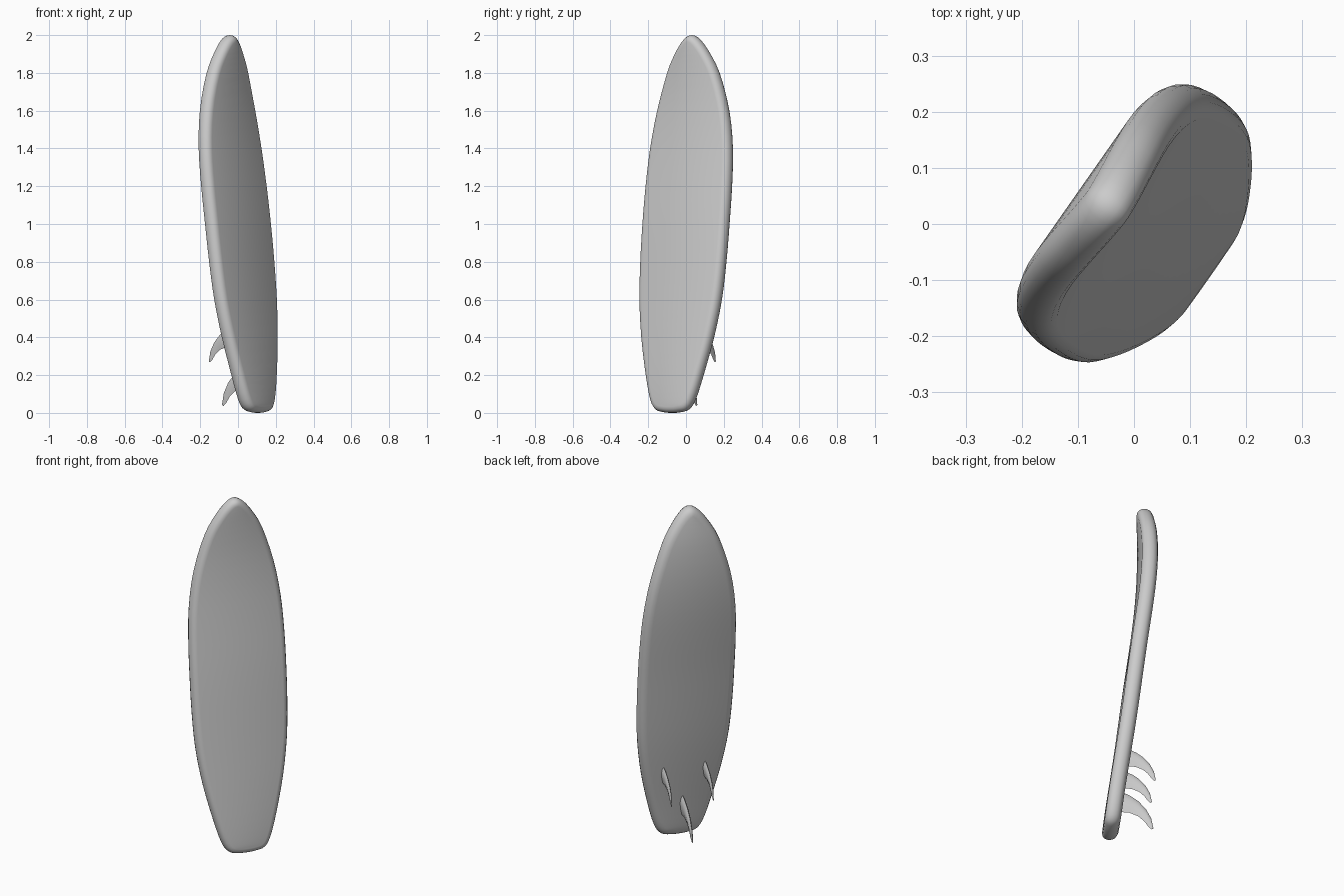
import bpy, bmesh, math
from mathutils import Vector, Matrix

cube = bpy.data.objects.get("Cube")
if cube:
    bpy.data.objects.remove(cube, do_unlink=True)

grey = bpy.data.materials.new("light_grey")
grey.use_nodes = True
COLOUR = (0.6, 0.6, 0.6, 1)
grey.diffuse_color = COLOUR
grey.node_tree.nodes["Principled BSDF"].inputs["Base Color"].default_value = COLOUR

# Local axes: x across the board, y towards the underside, z up
TURN = Matrix.Rotation(math.radians(55), 4, "Z")


def spline(pts, steps):
    """Catmull-Rom curve through 2D points, mirrored in x past both ends."""
    pts = [Vector(p) for p in pts]
    flip = lambda p: Vector((-p.x, p.y))
    ext = [flip(pts[1])] + pts + [flip(pts[-2])]
    out = []
    for a, b, c, d in zip(ext, ext[1:], ext[2:], ext[3:]):
        for k in range(steps):
            t = k / steps
            out.append(0.5 * (2 * b + (c - a) * t + (2 * a - 5 * b + 4 * c - d) * t * t
                              + (3 * b - a - 3 * c + d) * t ** 3))
    return out + [pts[-1]]


def rocker(z):
    """Depth of the board's middle at height z: leaning back, nose kicked forward."""
    keys = [(0, -.126), (.2, -.102), (.6, -.047), (1, .002), (1.4, .053),
            (1.62, .07), (1.8, .07), (2, .055)]
    z = min(max(z, 0), 2)
    i = max(k for k in range(len(keys) - 1) if keys[k][0] <= z)
    slope = lambda k: ((keys[min(k + 1, 7)][1] - keys[max(k - 1, 0)][1])
                       / (keys[min(k + 1, 7)][0] - keys[max(k - 1, 0)][0]))
    (z0, y0), (z1, y1) = keys[i], keys[i + 1]
    h, t = z1 - z0, (z - z0) / (z1 - z0)
    return (y0 * (1 + 2 * t) * (1 - t) ** 2 + slope(i) * h * t * (1 - t) ** 2
            + y1 * t * t * (3 - 2 * t) + slope(i + 1) * h * t * t * (t - 1))


def finish(bm, name, angle):
    bmesh.ops.remove_doubles(bm, verts=bm.verts, dist=0.0002)
    bmesh.ops.recalc_face_normals(bm, faces=bm.faces)
    bm.transform(TURN)
    mesh = bpy.data.meshes.new(name)
    bm.to_mesh(mesh)
    bm.free()
    obj = bpy.data.objects.new(name, mesh)
    bpy.context.collection.objects.link(obj)
    mesh.materials.append(grey)
    bpy.ops.object.select_all(action="DESELECT")
    obj.select_set(True)
    bpy.context.view_layer.objects.active = obj
    bpy.ops.object.shade_smooth_by_angle(angle=math.radians(angle))
    return obj


# Board: half outline from nose to tail, rail rings stepped inwards, then deck and bottom
half = spline([(0, 2), (.045, 1.978), (.1, 1.91), (.16, 1.8), (.223, 1.6), (.257, 1.4),
               (.269, 1.2), (.271, 1), (.268, .8), (.256, .6), (.225, .4), (.177, .2),
               (.137, .07), (.1, .017), (.05, .003), (0, 0)], 3)
rail = [(.034, -.043), (.02, -.039), (.009, -.03), (.002, -.016), (0, 0),
        (.003, .016), (.011, .029), (.024, .038), (.042, .043)]
last = len(half) - 1
bm = bmesh.new()
rings = []
for inset, depth in rail:
    right, left = [], []
    for i, p in enumerate(half):
        if i in (0, last):
            normal = Vector((0, -1 if i == 0 else 1))
        else:
            tan = half[i + 1] - half[i - 1]
            normal = Vector((tan.y, -tan.x)).normalized()
        q = p + normal * inset
        x = max(q.x, 0)
        y = rocker(q.y) + depth
        right.append(bm.verts.new((x, y, q.y)))
        left.append(bm.verts.new((-x, y, q.y)))
    rings.append((right, left))
for a, b in zip(rings, rings[1:]):
    for side in (0, 1):
        for i in range(last):
            bm.faces.new((a[side][i], a[side][i + 1], b[side][i + 1], b[side][i]))
for right, left in (rings[0], rings[-1]):
    for i in range(last):
        bm.faces.new((right[i], right[i + 1], left[i + 1], left[i]))
finish(bm, "board", 50)

# Fins: swept foil sections given as front and rear edge (outwards, height)
SECTIONS = [((-.02, .01), (-.02, -.1), .011), ((.035, -.015), (.03, -.102), .01),
            ((.07, -.04), (.07, -.118), .009), ((.105, -.08), (.097, -.142), .008),
            ((.128, -.125), (.115, -.168), .006), ((.138, -.176), (.13, -.183), .002)]


def fin(name, x, y, z, size):
    bm = bmesh.new()
    loops = []
    for front, rear, thick in SECTIONS:
        f, r = Vector(front), Vector(rear)
        loop = []
        for t, side in ((0, 0), (.15, .7), (.4, 1), (.75, .6), (1, 0),
                        (.75, -.6), (.4, -1), (.15, -.7)):
            p = f.lerp(r, t) * size
            loop.append(bm.verts.new((x + side * thick * size, y + p.x, z + p.y)))
        loops.append(loop)
    for a, b in zip(loops, loops[1:]):
        for i in range(8):
            j = (i + 1) % 8
            bm.faces.new((a[i], a[j], b[j], b[i]))
    bm.faces.new(loops[0])
    bm.faces.new(loops[-1])
    return finish(bm, name, 60)


fin("left_fin", .118, -.032, .45, 1)
fin("right_fin", -.118, -.032, .45, 1)
fin("centre_fin", 0, -.062, .255, 1.2)
